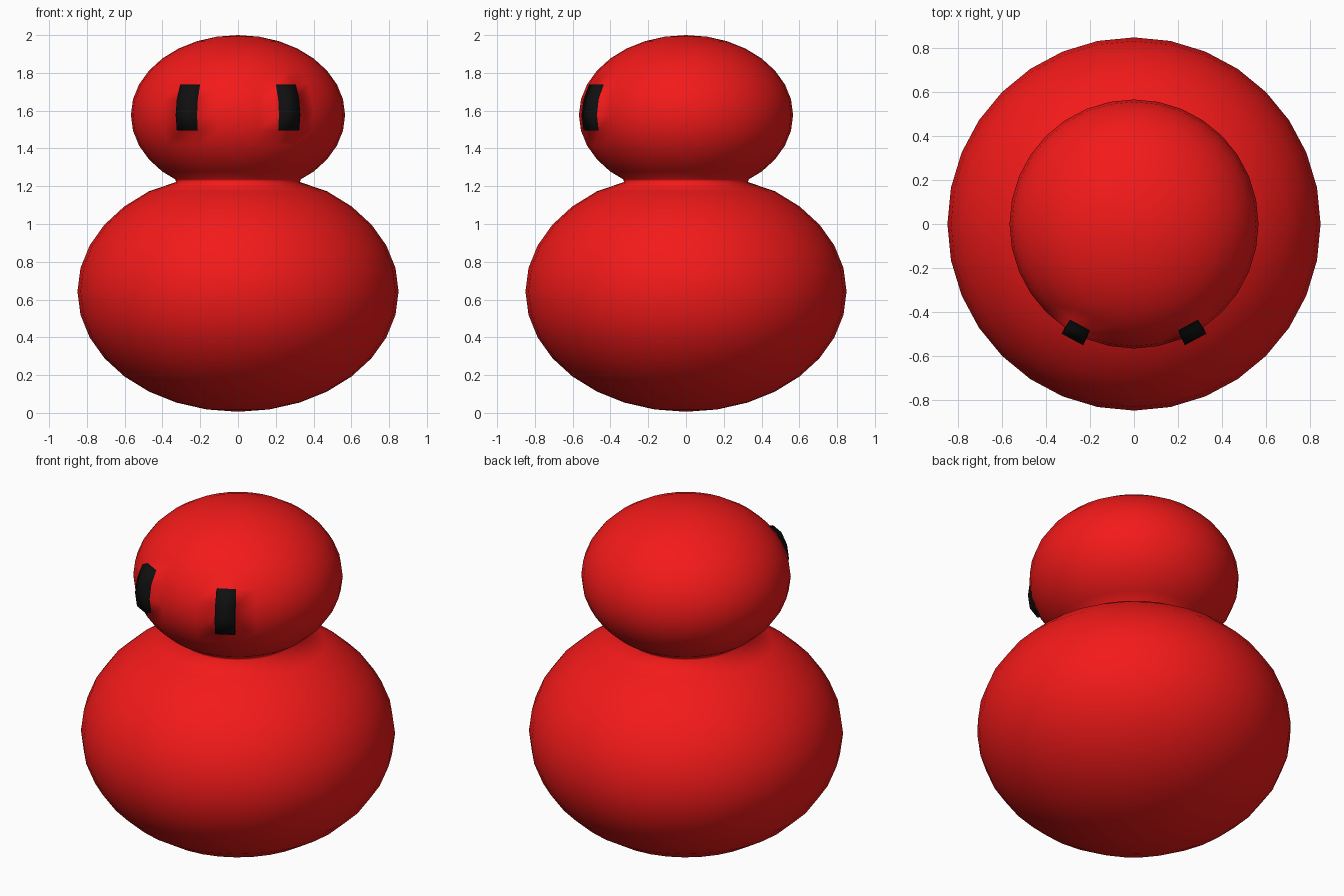
import bpy, bmesh
from math import sin, cos, pi, radians
from mathutils import Vector

if "Cube" in bpy.data.objects:
    bpy.data.objects.remove(bpy.data.objects["Cube"])

SEG = 32
STEP = 2 * pi / SEG


def material(name, color):
    m = bpy.data.materials.new(name)
    m.diffuse_color = color
    m.use_nodes = True
    m.node_tree.nodes["Principled BSDF"].inputs["Base Color"].default_value = m.diffuse_color
    return m


def arc(radius, centre, half, first, last):
    """Ellipse profile points; ring index counts up from the bottom pole (0) to the top (16)."""
    return [(radius * sin(i * STEP), centre - half * cos(i * STEP)) for i in range(first, last + 1)]


# Profile: squashed body, pinched neck, squashed head
profile = arc(0.85, 0.643, 0.637, 1, 13)
profile += [(0.328, 1.222), (0.333, 1.237)]
head_start = len(profile) - 4          # head ring i sits at profile index head_start + i
profile += arc(0.567, 1.577, 0.423, 4, 15)
head_start = len(profile) - 16

bm = bmesh.new()
rings = []
for r, z in profile:
    rings.append([bm.verts.new((r * sin(k * STEP), -r * cos(k * STEP), z)) for k in range(SEG)])
bottom = bm.verts.new((0, 0, 0.006))
top = bm.verts.new((0, 0, 2.0))

# Skin the rings and remember the three stacked eye faces on each side
eyes = {2: [], SEG - 3: []}
for j in range(len(rings) - 1):
    a, b = rings[j], rings[j + 1]
    for k in range(SEG):
        n = (k + 1) % SEG
        f = bm.faces.new((a[k], a[n], b[n], b[k]))
        if k in eyes and head_start + 7 <= j < head_start + 10:
            eyes[k].append(f)
for k in range(SEG):
    n = (k + 1) % SEG
    bm.faces.new((bottom, rings[0][n], rings[0][k]))
    bm.faces.new((top, rings[-1][k], rings[-1][n]))

# Eyes: raise each strip of faces straight out of the head
for k, faces in eyes.items():
    angle = (k + 0.5) * STEP
    before = set(bm.faces)
    res = bmesh.ops.extrude_face_region(bm, geom=faces)
    verts = [g for g in res["geom"] if isinstance(g, bmesh.types.BMVert)]
    bmesh.ops.translate(bm, verts=verts, vec=Vector((sin(angle), -cos(angle), 0)) * 0.032)
    bmesh.ops.delete(bm, geom=[f for f in faces if f.is_valid], context="FACES_ONLY")
    for f in bm.faces:
        if f not in before:
            f.material_index = 1

bmesh.ops.recalc_face_normals(bm, faces=bm.faces[:])
for f in bm.faces:
    f.smooth = True

mesh = bpy.data.meshes.new("body_head_and_eyes")
bm.to_mesh(mesh)
bm.free()
mesh.materials.append(material("red", (0.9, 0.01, 0.01, 1)))
mesh.materials.append(material("black", (0.005, 0.005, 0.005, 1)))
figure = bpy.data.objects.new("body_head_and_eyes", mesh)
bpy.context.collection.objects.link(figure)
